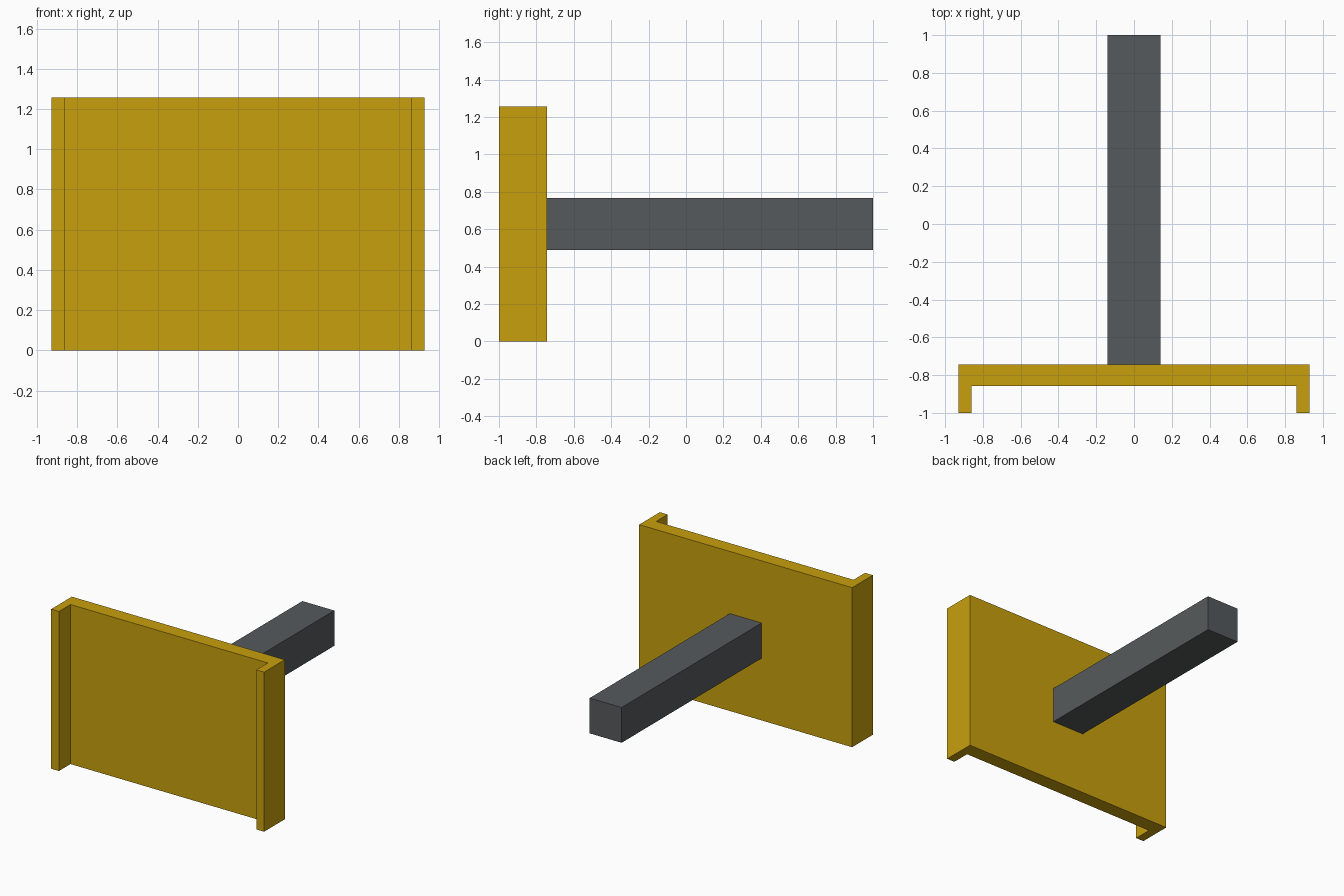
import bpy, bmesh

if "Cube" in bpy.data.objects:
    bpy.data.objects.remove(bpy.data.objects["Cube"])


def material(name, rgb):
    m = bpy.data.materials.new(name)
    m.diffuse_color = (*rgb, 1.0)
    m.use_nodes = True
    m.node_tree.nodes["Principled BSDF"].inputs["Base Color"].default_value = m.diffuse_color
    return m


def extrude_profile(name, points, vector, mat):
    """Closed solid made by sweeping a flat outline along a vector."""
    bm = bmesh.new()
    face = bm.faces.new([bm.verts.new(p) for p in points])
    res = bmesh.ops.extrude_face_region(bm, geom=[face], use_keep_orig=True)
    verts = [g for g in res["geom"] if isinstance(g, bmesh.types.BMVert)]
    bmesh.ops.translate(bm, verts=verts, vec=vector)
    bmesh.ops.recalc_face_normals(bm, faces=bm.faces)
    mesh = bpy.data.meshes.new(name)
    bm.to_mesh(mesh)
    bm.free()
    mesh.materials.append(mat)
    obj = bpy.data.objects.new(name, mesh)
    bpy.context.collection.objects.link(obj)
    return obj


gold = material("gold", (0.578, 0.352, 0.004))
dark_grey = material("dark grey", (0.093, 0.102, 0.107))

BACK, FACE, FRONT = -0.743, -0.857, -1.0   # y of plate back, plate front, lip front
HEIGHT = 1.257

# Plate with a lip down each side: half outline, mirrored in x
half = [(0.928, BACK), (0.928, FRONT), (0.86, FRONT), (0.86, FACE)]
outline = half + [(-x, y) for x, y in reversed(half)]
extrude_profile("channel_plate", [(x, y, 0) for x, y in outline], (0, 0, HEIGHT), gold)

# Square bar from the middle of the plate's back
r, zc = 0.139, HEIGHT / 2
square = [(sx * r, BACK, zc + sz * r) for sx, sz in ((-1, -1), (1, -1), (1, 1), (-1, 1))]
extrude_profile("square_bar", square, (0, 1.0 - BACK, 0), dark_grey)
